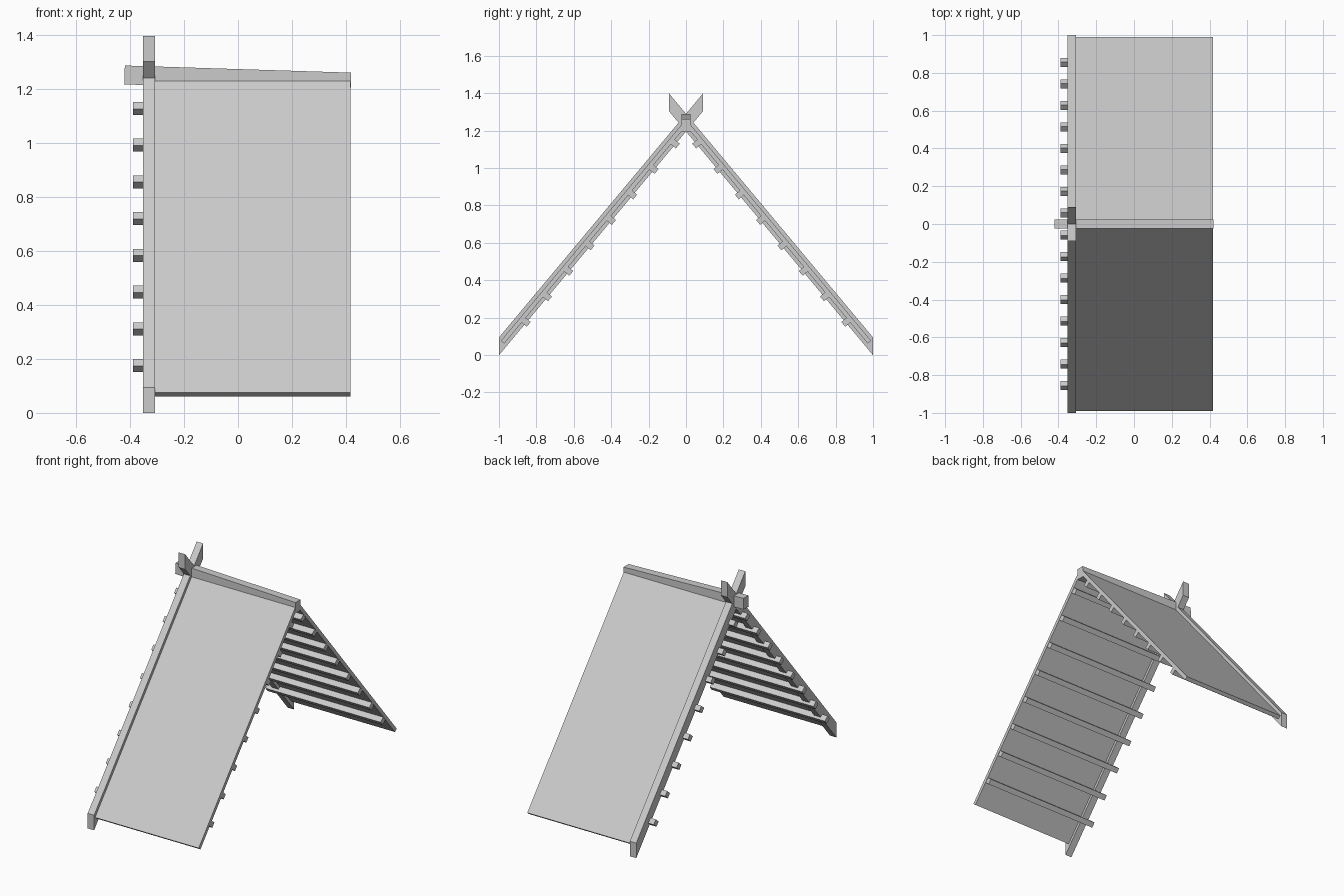
import bpy
import bmesh
import math
from mathutils import Matrix, Vector

cube = bpy.data.objects.get("Cube")
if cube:
    bpy.data.objects.remove(cube, do_unlink=True)

grey = bpy.data.materials.new("light grey")
grey.use_nodes = True
colour = (0.6, 0.6, 0.6, 1)
grey.diffuse_color = colour
grey.node_tree.nodes["Principled BSDF"].inputs["Base Color"].default_value = colour

PITCH = math.radians(50.1)
SLOPE = math.tan(PITCH)
RIDGE = 1.29       # height where the rafter tops cross
RAFTER = 0.095     # vertical thickness of a rafter


def add_object(name, bm):
    bmesh.ops.recalc_face_normals(bm, faces=bm.faces)
    mesh = bpy.data.meshes.new(name)
    bm.to_mesh(mesh)
    bm.free()
    mesh.materials.append(grey)
    obj = bpy.data.objects.new(name, mesh)
    bpy.context.collection.objects.link(obj)


def extrude_x(name, profile, x0, x1):
    """Extrude a (y, z) profile along x."""
    bm = bmesh.new()
    face = bm.faces.new([bm.verts.new((x0, y, z)) for y, z in profile])
    new = bmesh.ops.extrude_face_region(bm, geom=[face])["geom"]
    verts = [v for v in new if isinstance(v, bmesh.types.BMVert)]
    bmesh.ops.translate(bm, verts=verts, vec=(x1 - x0, 0, 0))
    add_object(name, bm)


def box(name, centre, size, rotation):
    bm = bmesh.new()
    matrix = Matrix.Translation(Vector(centre)) @ rotation @ Matrix.Diagonal((*size, 1))
    bmesh.ops.create_cube(bm, size=1, matrix=matrix)
    add_object(name, bm)


def roof_z(y, drop=0):
    return RIDGE - drop - SLOPE * y


for side, label in ((-1, "front"), (1, "back")):
    # Rafter with plumb-cut ends, crossing its partner above the ridge
    foot, tip = 1.0, -0.09
    rafter = [(foot, roof_z(foot, RAFTER)), (foot, roof_z(foot)),
              (tip, roof_z(tip)), (tip, roof_z(tip, RAFTER))]
    extrude_x(label + "_rafter", [(side * y, z) for y, z in rafter], -0.352, -0.307)

    # Roof panel, square cut at the eave and mitred at the ridge
    panel = [(0.99, roof_z(0.99, 0.03)), (0, roof_z(0, 0.03)),
             (0, roof_z(0, 0.066)), (0.972, roof_z(0.972, 0.066))]
    extrude_x(label + "_roof_panel", [(side * y, z) for y, z in panel], -0.307, 0.418)

    # Battens under the panel, notched through the rafter
    tilt = Matrix.Rotation(-side * PITCH, 4, "X")
    for i in range(8):
        y = 0.855 - 0.1139 * i
        box(f"{label}_batten_{i + 1}", (0.013, side * y, roof_z(y, 0.092)),
            (0.806, 0.033, 0.036), tilt)

# Ridge beam, dipping slightly away from the crossed rafters
box("ridge_beam", (-0.001, 0, 1.24), (0.84, 0.05, 0.07),
    Matrix.Rotation(math.radians(1.8), 4, "Y"))
